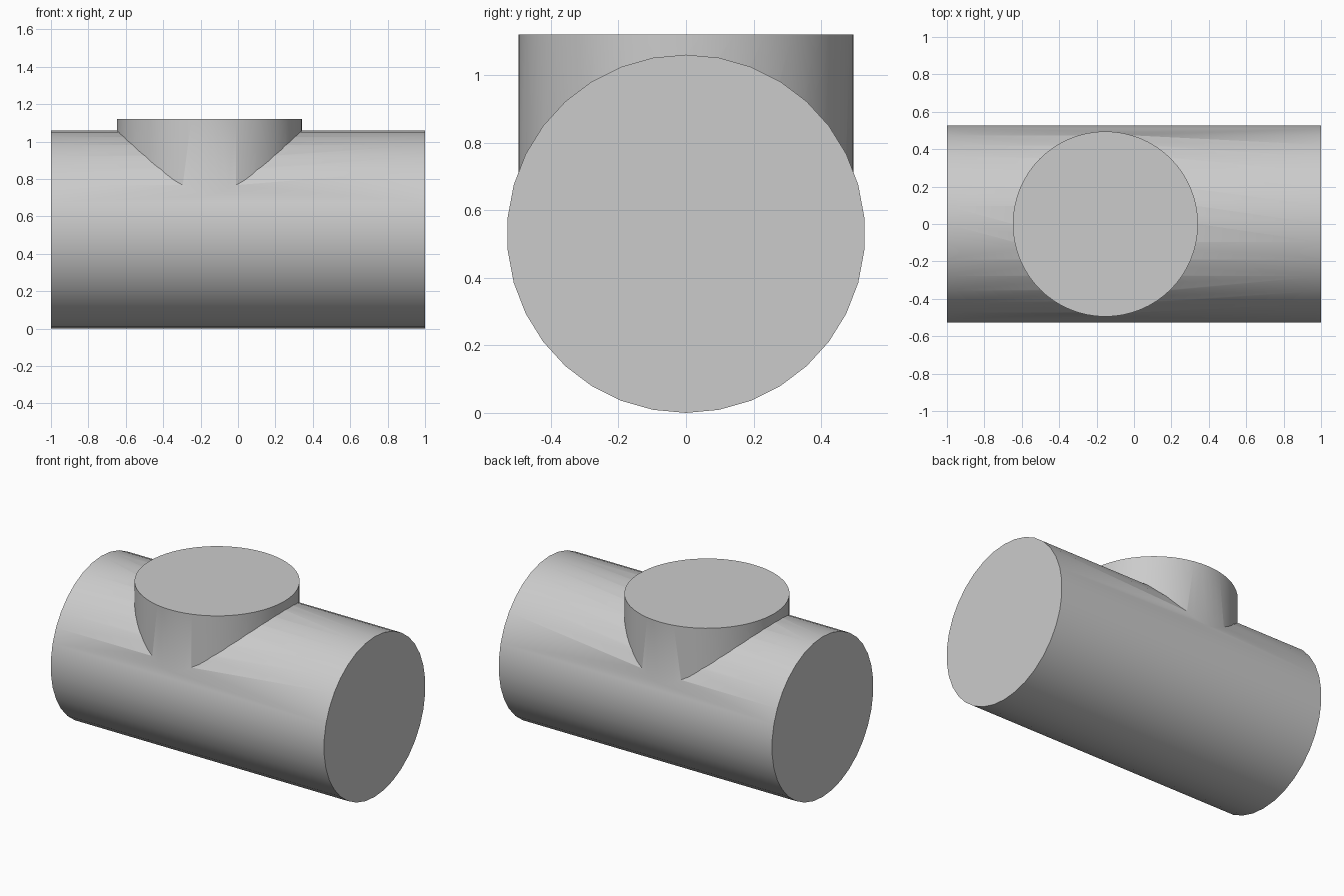
import bpy
import math

cube = bpy.data.objects.get("Cube")
if cube:
    bpy.data.objects.remove(cube, do_unlink=True)

# Single plain grey
grey = bpy.data.materials.new("plain_grey")
grey.use_nodes = True
colour = (0.6, 0.6, 0.6, 1)
grey.diffuse_color = colour
grey.node_tree.nodes["Principled BSDF"].inputs["Base Color"].default_value = colour

PIPE_RADIUS = 0.53
BRANCH_RADIUS = 0.495
BRANCH_TOP = 1.12


def cylinder(name, sides, radius, depth, location, rotation=(0, 0, 0)):
    bpy.ops.mesh.primitive_cylinder_add(
        vertices=sides, radius=radius, depth=depth,
        location=location, rotation=rotation)
    obj = bpy.context.object
    obj.name = name
    bpy.ops.object.transform_apply(location=True, rotation=True, scale=True)
    obj.data.materials.append(grey)
    return obj


# Upright branch, starting at the pipe's axis
branch = cylinder("branch", 64, BRANCH_RADIUS, BRANCH_TOP - PIPE_RADIUS,
                  (-0.153, 0, (BRANCH_TOP + PIPE_RADIUS) / 2))

# Horizontal main pipe with a vertex line along its top
pipe = cylinder("tee_pipe", 34, PIPE_RADIUS, 2, (0, 0, PIPE_RADIUS),
                (math.pi / 2, 0, math.pi / 2))

# Weld the branch into the pipe
union = pipe.modifiers.new("join_branch", "BOOLEAN")
union.operation = "UNION"
union.solver = "EXACT"
union.object = branch
bpy.ops.object.modifier_apply(modifier=union.name)
bpy.data.objects.remove(branch, do_unlink=True)

bpy.ops.object.shade_smooth_by_angle(angle=math.radians(30))
